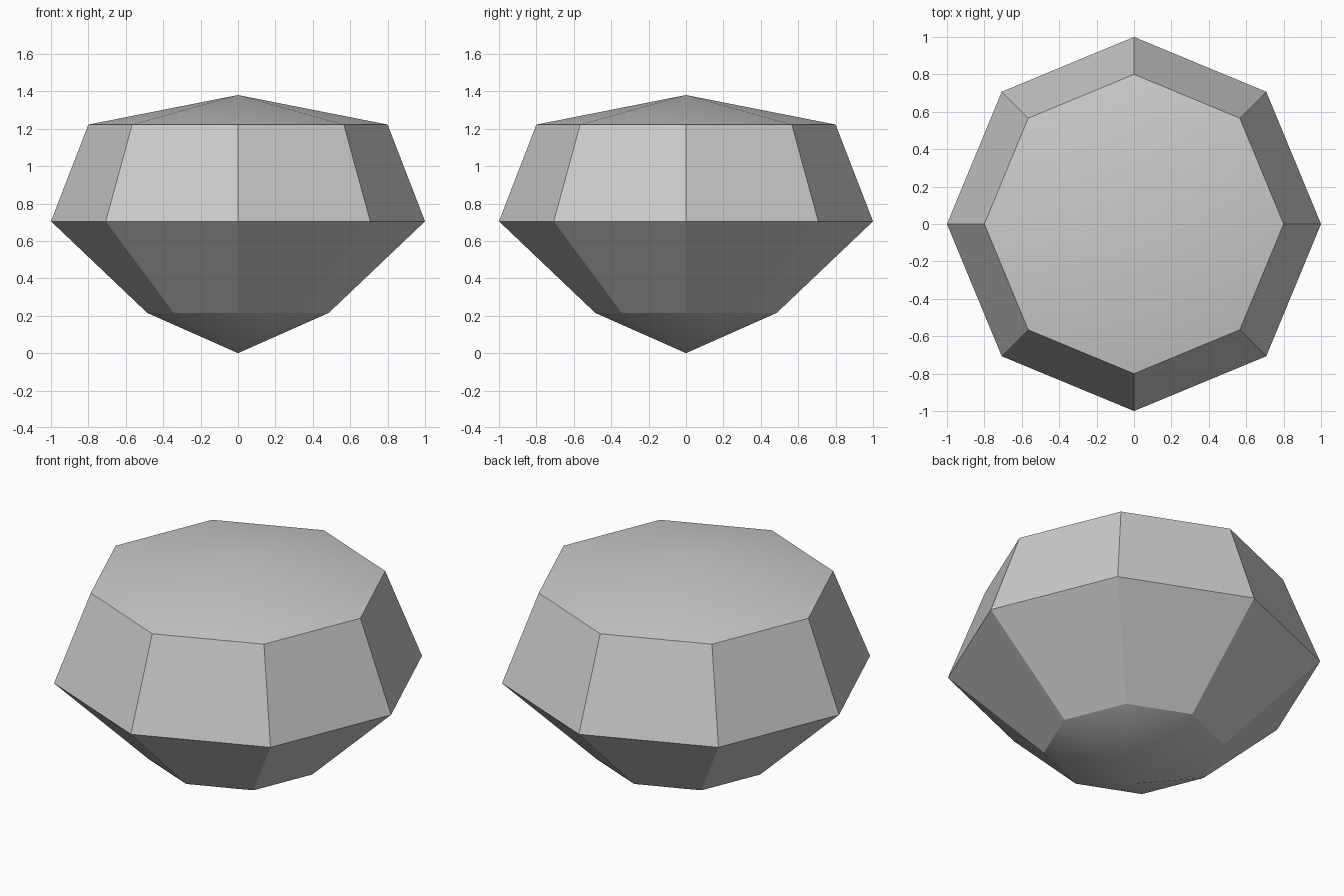
import bpy
import bmesh
from math import cos, sin, pi

cube = bpy.data.objects.get("Cube")
if cube:
    bpy.data.objects.remove(cube, do_unlink=True)

SIDES = 8
# Profile rings from bottom to top: radius, height
RINGS = [(0.485, 0.215), (1.0, 0.705), (0.8, 1.222)]
BOTTOM, TOP = 0.0, 1.38

# Stone colour
grey = bpy.data.materials.new("stone_grey")
grey.use_nodes = True
colour = (0.6, 0.6, 0.6, 1.0)
grey.diffuse_color = colour
grey.node_tree.nodes["Principled BSDF"].inputs["Base Color"].default_value = colour

bm = bmesh.new()
rings = [[bm.verts.new((r * cos(2 * pi * i / SIDES), r * sin(2 * pi * i / SIDES), z))
          for i in range(SIDES)] for r, z in RINGS]
point = bm.verts.new((0, 0, BOTTOM))
crown = bm.verts.new((0, 0, TOP))

for i in range(SIDES):
    j = (i + 1) % SIDES
    # Flat facets around the sides
    for low, high in zip(rings, rings[1:]):
        bm.faces.new((low[i], low[j], high[j], high[i]))
    # Smooth shallow caps at both ends
    bm.faces.new((rings[-1][i], rings[-1][j], crown)).smooth = True
    bm.faces.new((rings[0][j], rings[0][i], point)).smooth = True

mesh = bpy.data.meshes.new("faceted_gem")
bm.to_mesh(mesh)
bm.free()
mesh.materials.append(grey)
gem = bpy.data.objects.new("faceted_gem", mesh)
bpy.context.collection.objects.link(gem)
